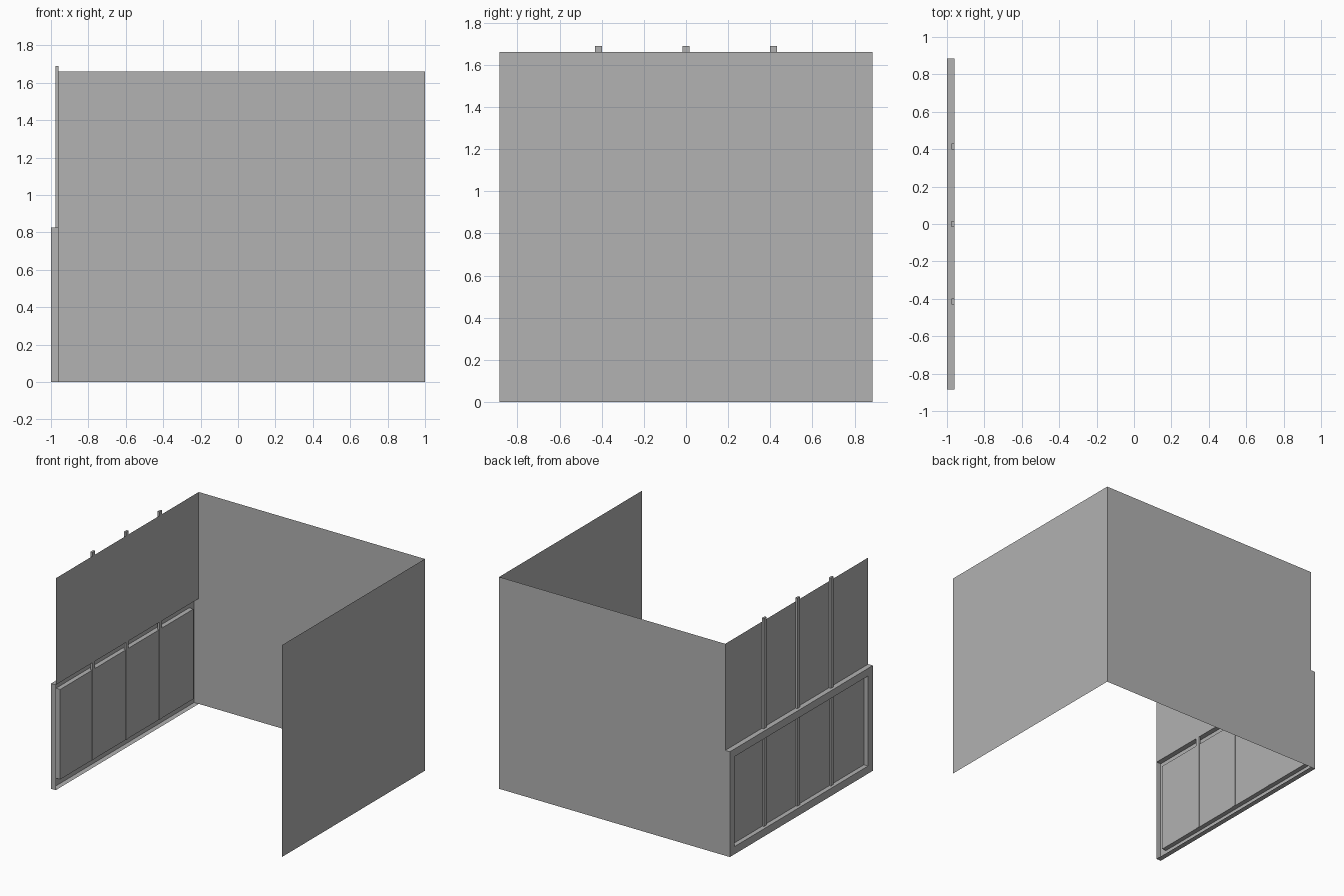
import bpy, bmesh
from mathutils import Matrix, Vector

cube = bpy.data.objects.get("Cube")
if cube:
    bpy.data.objects.remove(cube, do_unlink=True)

# Overall sizes
HALF_Y = 0.885
OUTER_X, INNER_X, FAR_X = -1.0, -0.96, 1.0
LEDGE_Z, TOP_Z = 0.825, 1.66

grey = bpy.data.materials.new("plain grey")
grey.use_nodes = True
colour = (0.445, 0.445, 0.445, 1)
grey.diffuse_color = colour
grey.node_tree.nodes["Principled BSDF"].inputs["Base Color"].default_value = colour


def finish(name, bm):
    mesh = bpy.data.meshes.new(name)
    bm.to_mesh(mesh)
    bm.free()
    mesh.materials.append(grey)
    obj = bpy.data.objects.new(name, mesh)
    bpy.context.collection.objects.link(obj)
    return obj


def sheet(name, start, end, z0, z1):
    """Upright thin wall between two floor points."""
    bm = bmesh.new()
    corners = [(*start, z0), (*end, z0), (*end, z1), (*start, z1)]
    bm.faces.new([bm.verts.new(c) for c in corners])
    return finish(name, bm)


def box(lo, hi):
    lo, hi = Vector(lo), Vector(hi)
    bm = bmesh.new()
    bmesh.ops.create_cube(bm, size=1, matrix=Matrix.Translation((lo + hi) / 2)
                          @ Matrix.Diagonal((*(hi - lo), 1)))
    return bm


# Thin walls, open at the front, floor and roof
sheet("left_wall", (FAR_X, -HALF_Y), (FAR_X, HALF_Y), 0, TOP_Z)
sheet("back_wall", (FAR_X, HALF_Y), (INNER_X, HALF_Y), 0, TOP_Z)
sheet("right_upper_wall", (INNER_X, HALF_Y), (INNER_X, -HALF_Y), LEDGE_Z, TOP_Z)

# Lower frame: hollow box, open inward, with a recessed panel on its outer side
bm = box((OUTER_X, -HALF_Y, 0), (INNER_X, HALF_Y, LEDGE_Z))
inner = [f for f in bm.faces if f.normal.x > 0.5]
bmesh.ops.delete(bm, geom=inner, context='FACES_ONLY')
panel = [f for f in bm.faces if f.normal.x < -0.5]
bmesh.ops.inset_region(bm, faces=panel, thickness=0.06, use_even_offset=True)
bmesh.ops.inset_region(bm, faces=panel, thickness=0, depth=-0.036)
finish("right_lower_frame", bm)

# Upright battens running from the sill to above the wall
for name, y in (("front", -0.415), ("middle", 0), ("back", 0.415)):
    finish(name + "_batten", box((-0.977, y - 0.016, 0.06), (-0.9605, y + 0.016, 1.69)))
